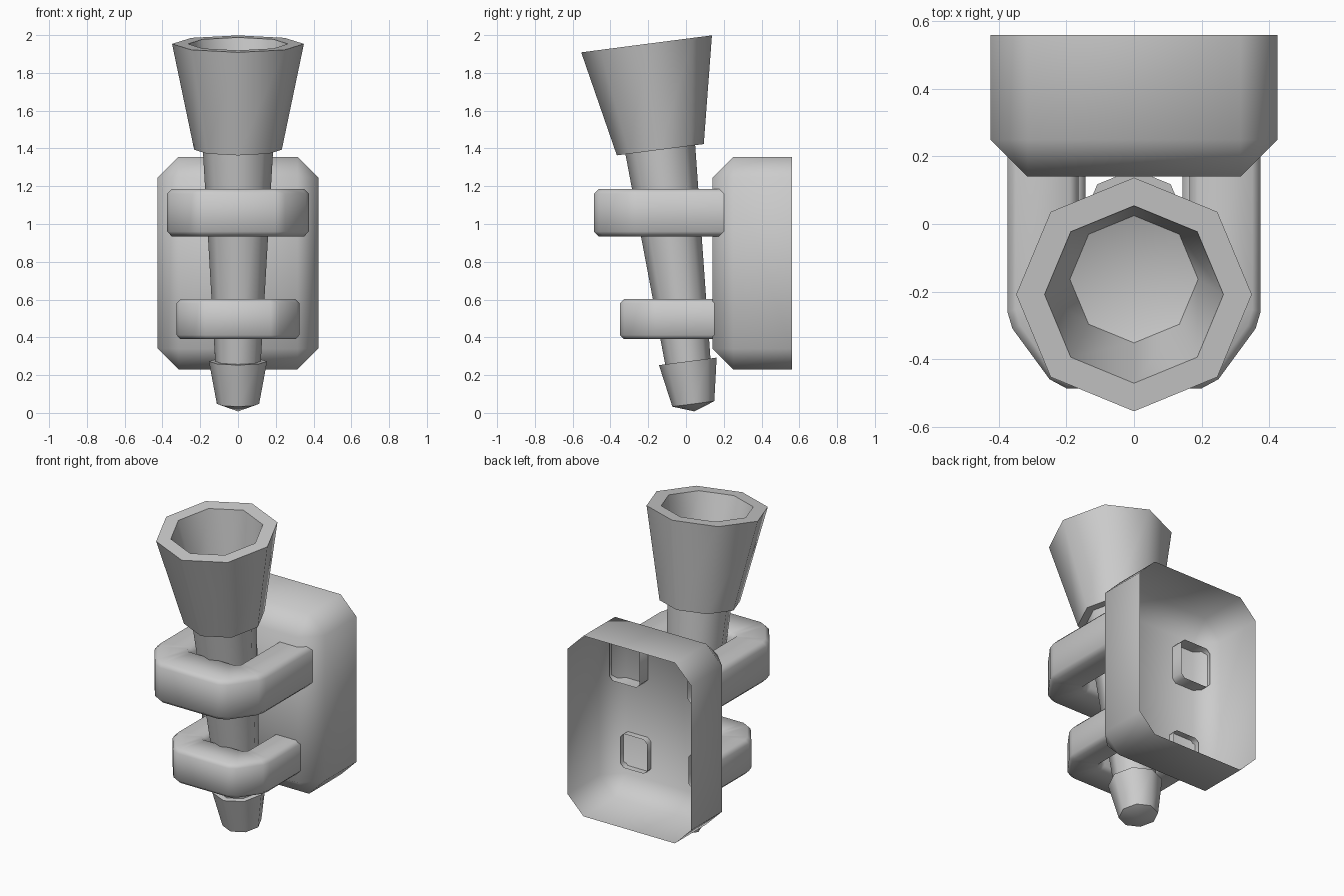
import bpy, bmesh, math

if "Cube" in bpy.data.objects:
    bpy.data.objects.remove(bpy.data.objects["Cube"])

SMOOTH = math.radians(50)


def finish(bm, name, recalc=True):
    """Turn a bmesh into a named object, smooth except at sharp edges."""
    bmesh.ops.remove_doubles(bm, verts=bm.verts, dist=1e-4)
    if recalc:
        bmesh.ops.recalc_face_normals(bm, faces=bm.faces)
    me = bpy.data.meshes.new(name)
    bm.to_mesh(me)
    bm.free()
    ob = bpy.data.objects.new(name, me)
    bpy.context.collection.objects.link(ob)
    bpy.ops.object.select_all(action='DESELECT')
    ob.select_set(True)
    bpy.context.view_layer.objects.active = ob
    bpy.ops.object.shade_smooth_by_angle(angle=SMOOTH)
    return ob


def skin(bm, rings):
    """Bridge consecutive closed rings of points with quads."""
    vr = [[bm.verts.new(p) for p in r] for r in rings]
    for a, b in zip(vr, vr[1:]):
        n = len(a)
        for i in range(n):
            j = (i + 1) % n
            bm.faces.new((a[i], a[j], b[j], b[i]))


def torch_part(name, profile, sides=8):
    """Eight-sided turned part on the leaning torch axis."""
    bm = bmesh.new()
    ang = [2 * math.pi * i / sides for i in range(sides)]
    skin(bm, [[(r * math.cos(a), r * math.sin(a), t) for a in ang] for r, t in profile])
    bmesh.ops.dissolve_degenerate(bm, dist=1e-5, edges=bm.edges)
    ob = finish(bm, name)
    ob.location = (0, 0.045, 0)
    ob.rotation_euler = (math.radians(7.4), 0, 0)
    return ob


def bracket(name, outer, inner, z0, z1, c):
    """U-shaped strap with chamfered section; half path is mirrored in x."""
    outer = outer + [(-x, y) for x, y in reversed(outer)]
    inner = inner + [(-x, y) for x, y in reversed(inner)]
    rings = []
    for (ox, oy), (ix, iy) in zip(outer, inner):
        L = math.hypot(ox - ix, oy - iy)
        k = c / L

        def at(f, z):
            return (ix + (ox - ix) * f, iy + (oy - iy) * f, z)
        rings.append([at(0, z0 + c), at(k, z0), at(1 - k, z0), at(1, z0 + c),
                      at(1, z1 - c), at(1 - k, z1), at(k, z1), at(0, z1 - c)])
    bm = bmesh.new()
    skin(bm, rings)
    return finish(bm, name)


# Wall plate: chamfered box shell, open at the back
bm = bmesh.new()
bmesh.ops.create_cube(bm, size=1)
for v in bm.verts:
    v.co = (v.co.x * 0.85, 0.35 + v.co.y * 0.42, 0.7925 + v.co.z * 1.125)
back = [f for f in bm.faces if f.normal.y > 0.9]
bmesh.ops.delete(bm, geom=back, context='FACES_ONLY')
edges = [e for e in bm.edges if len(e.link_faces) == 2]
rim = [e for e in bm.edges if len(e.link_faces) == 1]
bmesh.ops.bevel(bm, geom=edges, offset=0.11, segments=1, affect='EDGES')
finish(bm, "wall_plate", recalc=False)

# Straps holding the torch
bracket("upper_bracket",
        [(.375, .22), (.375, -.26), (.36, -.31), (.25, -.46), (.20, -.487)],
        [(.165, .22), (.165, -.20), (.165, -.225), (.15, -.24), (.12, -.24)],
        .935, 1.185, .025)
bracket("lower_bracket",
        [(.325, .18), (.325, -.155), (.312, -.198), (.217, -.327), (.173, -.35)],
        [(.143, .18), (.143, -.10), (.143, -.12), (.13, -.135), (.104, -.135)],
        .39, .602, .022)

# Torch: end cap, tapered shaft, hollow cup
torch_part("torch_end_cap", [(0, 0.008), (.112, .048), (.154, .275), (.12, .275)])
torch_part("torch_shaft", [(.12, .26), (.187, 1.42)])
torch_part("torch_cup", [(.17, 1.405), (.232, 1.405), (.349, 1.97), (.265, 1.97),
                         (.19, 1.62), (0, 1.56)])
